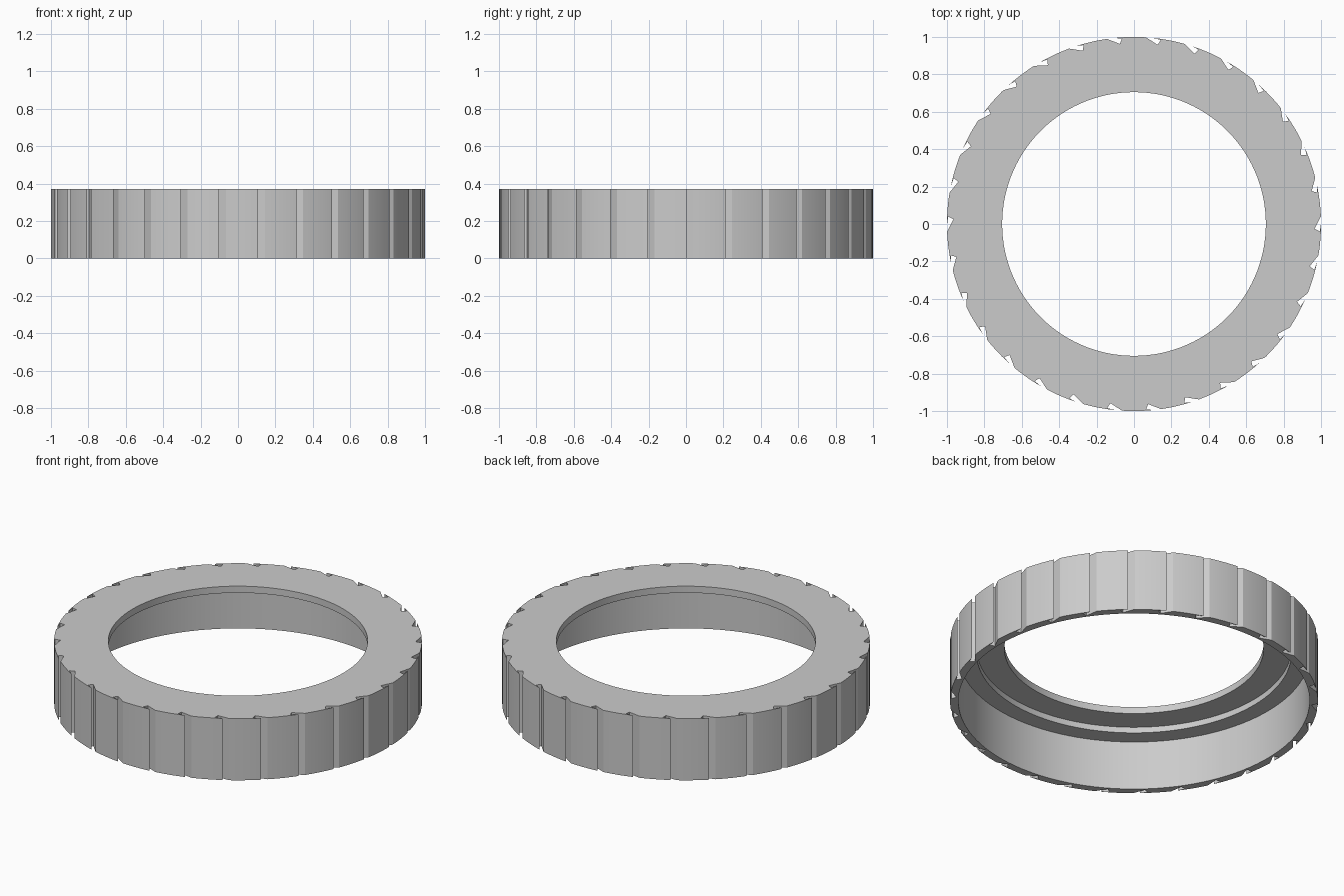
import bpy, bmesh, math

cube = bpy.data.objects.get("Cube")
if cube:
    bpy.data.objects.remove(cube)

HEIGHT = 0.37
GROOVES = 30
PITCH = 360 / GROOVES
ARC_STEPS = 10
INNER_STEPS = 120


def polar(radius, degrees):
    a = math.radians(degrees)
    return radius * math.cos(a), radius * math.sin(a)


def circle(radius):
    return [polar(radius, 360 * i / INNER_STEPS) for i in range(INNER_STEPS)]


def grip_outline():
    """Outer circle with undercut triangular grip grooves."""
    points = []
    start, end = 2.3, PITCH + 0.2
    for g in range(GROOVES):
        base = g * PITCH
        for i in range(ARC_STEPS + 1):
            points.append(polar(1, base + start + (end - start) * i / ARC_STEPS))
        points.append(polar(0.994, base + PITCH - 2.3))
        points.append(polar(0.966, base + PITCH - 1.5))
    return points


bm = bmesh.new()


def ring(points, z):
    verts = [bm.verts.new((x, y, z)) for x, y in points]
    edges = [bm.edges.new((v, verts[i - 1])) for i, v in enumerate(verts)]
    return verts, edges


def bridge(a, b):
    for i in range(len(a)):
        bm.faces.new((a[i - 1], a[i], b[i], b[i - 1]))


# Grooved outer wall
outer_low, edges_low = ring(grip_outline(), 0)
outer_high, edges_high = ring(grip_outline(), HEIGHT)
bridge(outer_low, outer_high)

# Stepped inner bore: skirt, shoulder, lip
bore = [(0.955, 0), (0.955, 0.295), (0.855, 0.295),
        (0.855, 0.33), (0.705, 0.33), (0.705, HEIGHT)]
rings = [ring(circle(r), z) for r, z in bore]
for lower, upper in zip(rings, rings[1:]):
    bridge(lower[0], upper[0])

# Flat bottom rim and top face
for outer, inner, direction in ((edges_low, rings[0][1], -1), (edges_high, rings[-1][1], 1)):
    bmesh.ops.triangle_fill(bm, edges=outer + inner, use_beauty=True, normal=(0, 0, direction))

bmesh.ops.recalc_face_normals(bm, faces=bm.faces)
mesh = bpy.data.meshes.new("grooved_ring_cap")
bm.to_mesh(mesh)
bm.free()

# Single grey finish
grey = bpy.data.materials.new("light_grey")
grey.use_nodes = True
colour = (0.6, 0.6, 0.6, 1)
grey.diffuse_color = colour
grey.node_tree.nodes["Principled BSDF"].inputs["Base Color"].default_value = colour
mesh.materials.append(grey)

cap = bpy.data.objects.new("grooved_ring_cap", mesh)
bpy.context.collection.objects.link(cap)
bpy.ops.object.select_all(action="DESELECT")
cap.select_set(True)
bpy.context.view_layer.objects.active = cap
bpy.ops.object.shade_smooth_by_angle(angle=math.radians(25))
